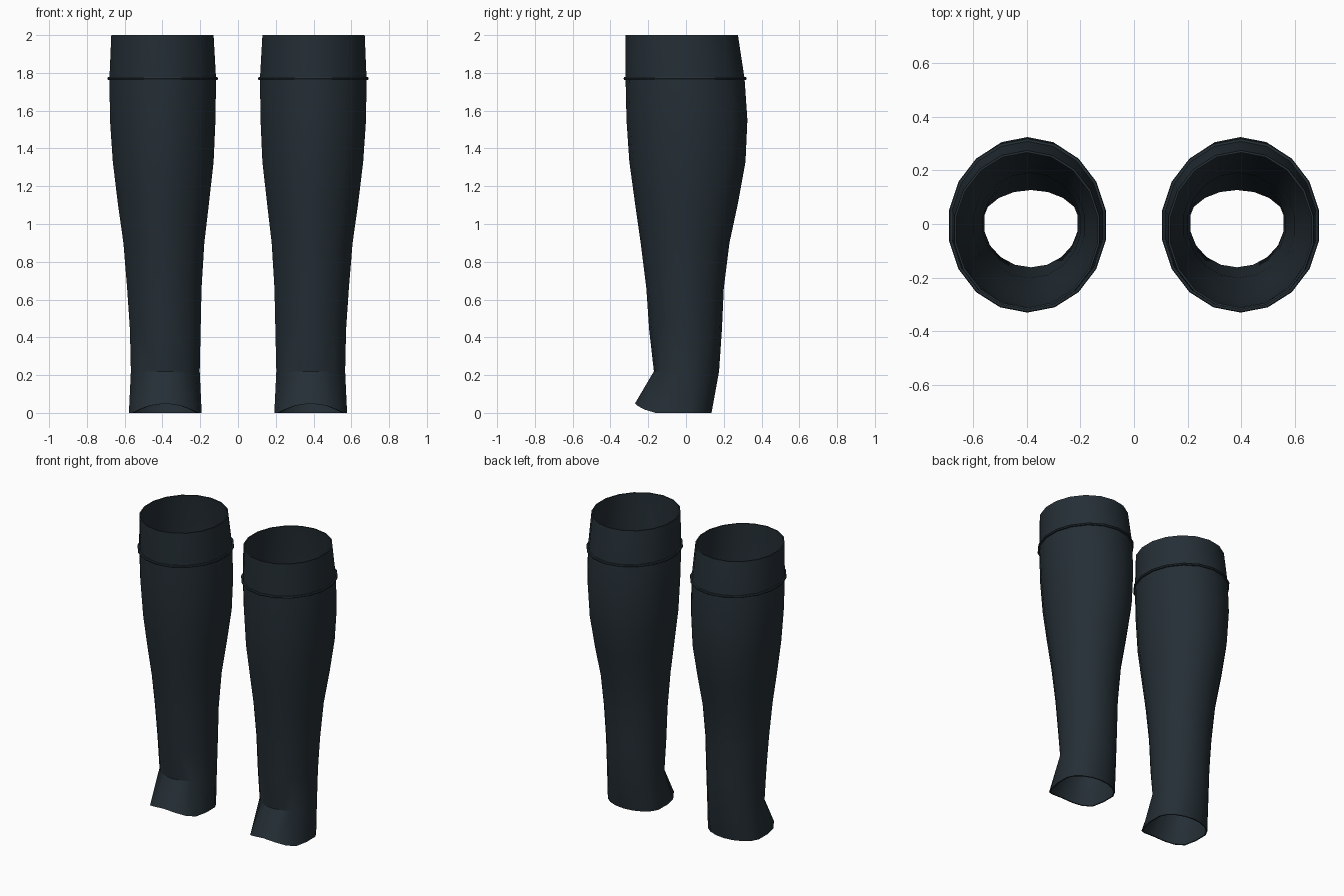
import bpy, bmesh
from math import sin, cos, pi

if "Cube" in bpy.data.objects:
    bpy.data.objects.remove(bpy.data.objects["Cube"], do_unlink=True)

SIDES = 18
WALL = 0.008

slate = bpy.data.materials.new("dark_slate")
slate.use_nodes = True
slate.diffuse_color = (0.018, 0.028, 0.036, 1)
bsdf = slate.node_tree.nodes["Principled BSDF"]
bsdf.inputs["Base Color"].default_value = slate.diffuse_color
bsdf.inputs["Roughness"].default_value = 0.8

# Sleeve sections: height, inner x, outer x, front y, back y
SECTIONS = [
    (0.22, 0.20, 0.57, -0.17, 0.175),
    (0.44, 0.195, 0.575, -0.195, 0.19),
    (0.66, 0.19, 0.59, -0.21, 0.20),
    (0.90, 0.175, 0.61, -0.24, 0.23),
    (1.11, 0.15, 0.64, -0.27, 0.275),
    (1.33, 0.125, 0.667, -0.30, 0.315),
    (1.55, 0.115, 0.682, -0.315, 0.325),
    (1.77, 0.112, 0.685, -0.32, 0.31),
    (2.00, 0.125, 0.675, -0.32, 0.275),
]
BAND = SECTIONS[-2]


def oval(section, grow=0.0, rise=0.0):
    """Points around one section, optionally grown and lifted."""
    z, x0, x1, y0, y1 = section
    rx, ry = (x1 - x0) / 2 + grow, (y1 - y0) / 2 + grow
    pts = []
    for i in range(SIDES):
        a = 2 * pi * i / SIDES - pi / 2
        pts.append(((x0 + x1) / 2 + rx * cos(a), (y0 + y1) / 2 + ry * sin(a), z + rise))
    return pts


def hem(grow=0.0):
    """Bottom edge: round heel, squared front corners and a lifted front flare."""
    pts = []
    for i in range(SIDES):
        a = 2 * pi * i / SIDES - pi / 2
        c, s = cos(a), sin(a)
        if s > 0:
            x, y, z = c, s * (0.135 + grow), 0.0
        else:
            x = (1 if c > 0 else -1) * abs(c) ** 0.8
            y = -(0.27 + grow) * abs(s) ** 0.75
            z = 0.05 * max(0, 1 - (x / 0.88) ** 2)
        pts.append((0.385 + x * (0.195 + grow), y, z))
    return pts


def closed_shell(name, rings, side):
    """Join rings in a closed loop, giving a hollow sleeve."""
    bm = bmesh.new()
    loops = [[bm.verts.new((side * x, y, z)) for x, y, z in ring] for ring in rings]
    for k, low in enumerate(loops):
        high = loops[(k + 1) % len(loops)]
        for i in range(SIDES):
            j = (i + 1) % SIDES
            bm.faces.new((low[i], low[j], high[j], high[i]))
    bmesh.ops.recalc_face_normals(bm, faces=bm.faces)
    mesh = bpy.data.meshes.new(name)
    bm.to_mesh(mesh)
    bm.free()
    mesh.materials.append(slate)
    obj = bpy.data.objects.new(name, mesh)
    bpy.context.collection.objects.link(obj)
    bpy.ops.object.select_all(action='DESELECT')
    obj.select_set(True)
    bpy.context.view_layer.objects.active = obj
    bpy.ops.object.shade_smooth_by_angle(angle=pi / 6)
    return obj


for word, side in (("left", 1), ("right", -1)):
    # Leg sleeve with a thin wall
    outer = [hem()] + [oval(s) for s in SECTIONS]
    inner = [oval(s, -WALL) for s in reversed(SECTIONS)] + [hem(-WALL)]
    closed_shell(word + "_leg_sleeve", outer + inner, side)
    # Raised seam below the cuff
    seam = [oval(BAND, g, h) for g, h in
            ((-0.004, -0.008), (0.008, -0.007), (0.011, 0.0), (0.008, 0.007), (-0.004, 0.008))]
    closed_shell(word + "_cuff_seam", seam, side)
